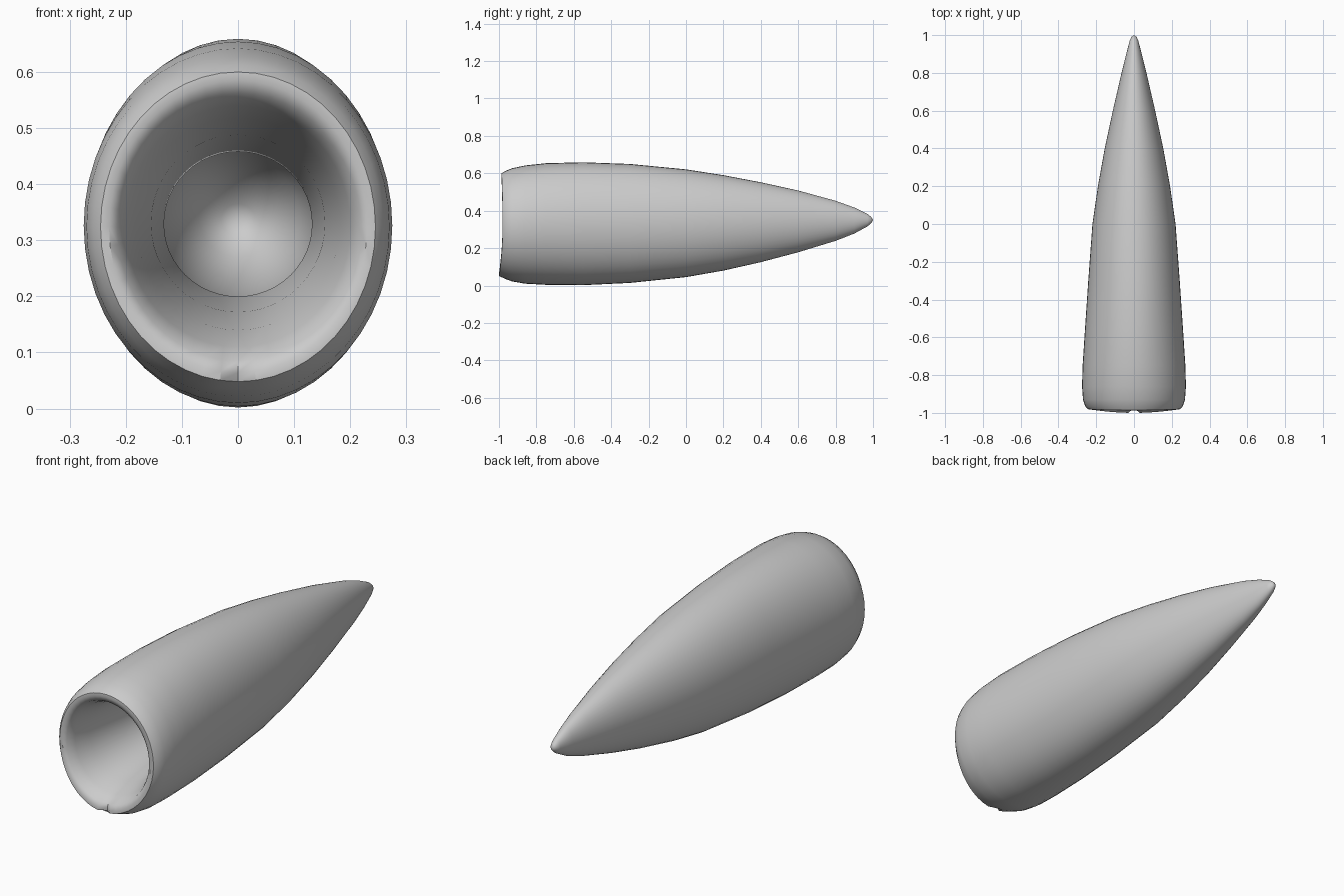
import bpy, bmesh, math

SIDES = 48

# Cross-sections: y, half width, bottom z, top z (tip -> mouth -> inside of the hollow)
OUTER = [
    (0.99, 0.014, 0.333, 0.367), (0.97, 0.023, 0.316, 0.383),
    (0.90, 0.041, 0.278, 0.417), (0.80, 0.066, 0.239, 0.453),
    (0.60, 0.112, 0.178, 0.508), (0.40, 0.155, 0.125, 0.552),
    (0.20, 0.191, 0.080, 0.590), (0.00, 0.220, 0.045, 0.621),
    (-0.30, 0.242, 0.014, 0.650), (-0.55, 0.259, 0.002, 0.659),
    (-0.75, 0.272, 0.004, 0.654), (-0.86, 0.275, 0.010, 0.642),
    (-0.93, 0.270, 0.022, 0.627), (-0.965, 0.258, 0.035, 0.613),
]
RIM = [(-0.980, 0.245, 0.048, 0.600), (-0.981, 0.230, 0.064, 0.585),
       (-0.970, 0.215, 0.085, 0.562)]
HOLLOW = [
    (-0.93, 0.200, 0.110, 0.540), (-0.85, 0.182, 0.140, 0.518),
    (-0.65, 0.155, 0.172, 0.488), (-0.35, 0.132, 0.200, 0.458),
    (-0.30, 0.136, 0.198, 0.464), (-0.10, 0.135, 0.200, 0.470),
    (0.05, 0.110, 0.230, 0.450), (0.14, 0.070, 0.270, 0.410),
    (0.18, 0.030, 0.310, 0.365),
]


def add_ring(bm, section, rim=False):
    y, w, lo, hi = section
    ring = []
    for i in range(SIDES):
        a = 2 * math.pi * i / SIDES - math.pi / 2
        dy = 0.0
        if rim:
            # mouth sweeps forward at the bottom, with a small notch at the seam
            dy = -0.019 * max(0, -math.sin(a)) ** 2 - 0.006 * max(0, math.sin(a)) ** 2
            if i == 0:
                dy += 0.025
        ring.append(bm.verts.new((w * math.cos(a), y + dy,
                                  (lo + hi) / 2 + (hi - lo) / 2 * math.sin(a))))
    return ring


# Hollow horn-shaped shell
bm = bmesh.new()
rings = [add_ring(bm, s) for s in OUTER]
rings += [add_ring(bm, s, True) for s in RIM]
rings += [add_ring(bm, s) for s in HOLLOW]
for a, b in zip(rings, rings[1:]):
    for i in range(SIDES):
        j = (i + 1) % SIDES
        bm.faces.new((a[i], a[j], b[j], b[i]))

# Close the pointed tip and the end of the hollow
for ring, point in ((rings[0], (0, 1.0, 0.35)), (rings[-1], (0, 0.19, 0.34))):
    tip = bm.verts.new(point)
    for i in range(SIDES):
        bm.faces.new((ring[i], ring[(i + 1) % SIDES], tip))
bmesh.ops.recalc_face_normals(bm, faces=bm.faces[:])

mesh = bpy.data.meshes.new("horn_shell")
bm.to_mesh(mesh)
bm.free()
horn = bpy.data.objects.new("horn_shell", mesh)
bpy.context.collection.objects.link(horn)
bpy.context.view_layer.objects.active = horn
horn.select_set(True)
bpy.ops.object.shade_smooth_by_angle(angle=math.radians(40))
